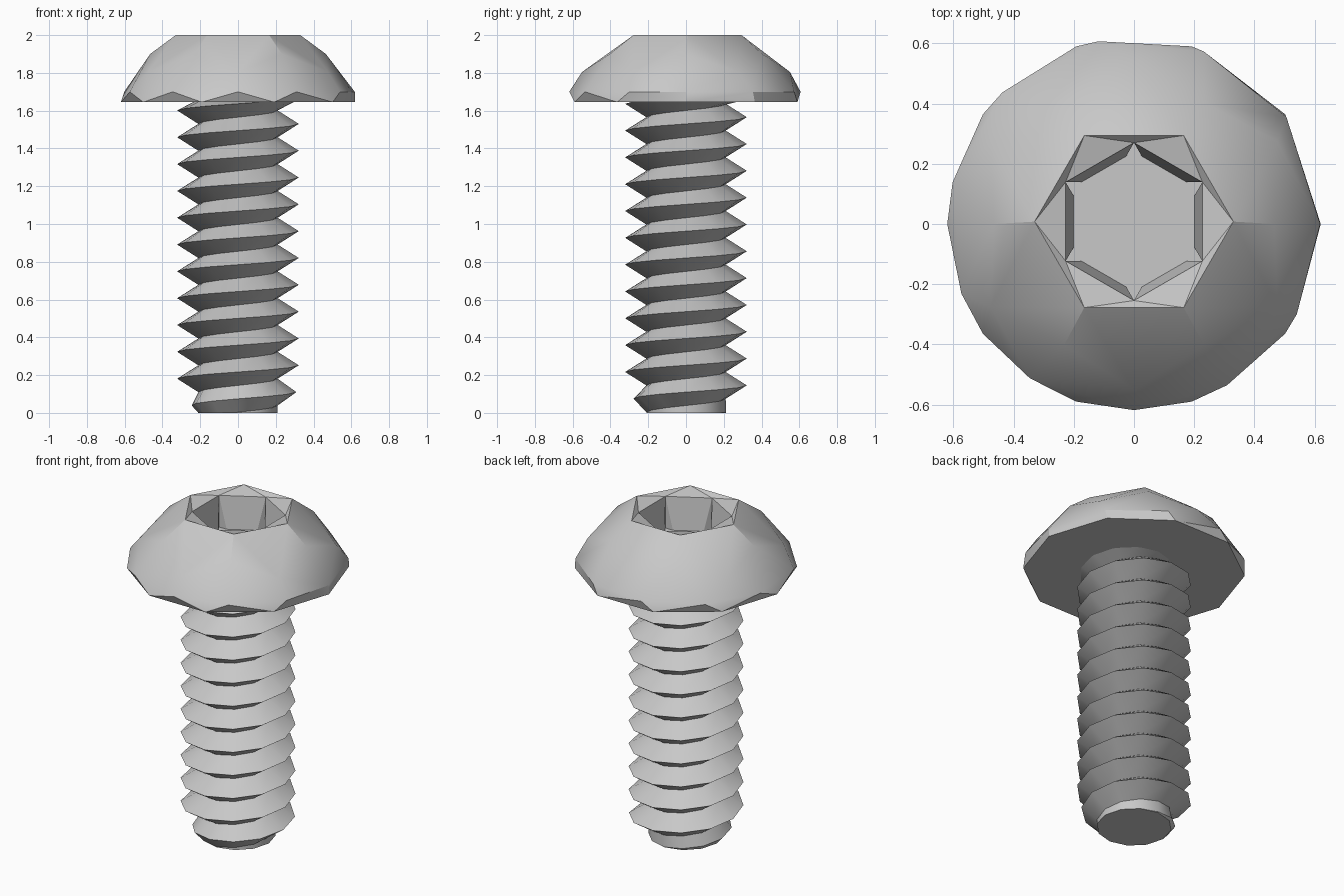
import bpy, bmesh, math
from math import cos, sin, radians, pi

cube = bpy.data.objects.get("Cube")
if cube:
    bpy.data.objects.remove(cube, do_unlink=True)

steel = bpy.data.materials.new("grey steel")
steel.use_nodes = True
GREY = (0.58, 0.58, 0.58, 1)
steel.diffuse_color = GREY
steel.node_tree.nodes["Principled BSDF"].inputs["Base Color"].default_value = GREY


def finish(bm, name, angle):
    """Turn a bmesh into a shaded, coloured object."""
    mesh = bpy.data.meshes.new(name)
    bm.to_mesh(mesh)
    bm.free()
    obj = bpy.data.objects.new(name, mesh)
    bpy.context.collection.objects.link(obj)
    mesh.materials.append(steel)
    bpy.ops.object.select_all(action='DESELECT')
    obj.select_set(True)
    bpy.context.view_layer.objects.active = obj
    bpy.ops.object.shade_smooth_by_angle(angle=radians(angle))
    return obj


def ring(bm, angles, r, z, dy=0.0):
    return [bm.verts.new((r * cos(radians(a)), r * sin(radians(a)) + dy, z)) for a in angles]


# Domed head: faceted hull through a few rings
bm = bmesh.new()
ring(bm, range(0, 360, 36), 0.62, 1.645)
ring(bm, [0, 35, 68, 101, 135, 167, 202, 236, 270, 300, 331], 0.618, 1.70)
ring(bm, range(30, 390, 60), 0.55, 1.805)
ring(bm, range(0, 360, 60), 0.465, 1.90)
top = ring(bm, range(0, 360, 60), 0.33, 2.0, 0.008)
bmesh.ops.convex_hull(bm, input=bm.verts[:])
lid = [f for f in bm.faces if all(v.co.z > 1.999 for v in f.verts)]
bmesh.ops.delete(bm, geom=lid, context='FACES_KEEP_BOUNDARY')
# remove edges left across the opening
bmesh.ops.delete(bm, geom=[e for e in bm.edges if not e.link_faces], context='EDGES')

# Hexagonal socket: shallow lead-in, walls leaning in towards the floor
FLOOR = 1.78
mouth = ring(bm, range(30, 390, 60), 0.262, 1.975, 0.008)
corner = ring(bm, range(30, 390, 60), 0.262, FLOOR, 0.008)
outline = []
for k in range(6):
    n = (k + 1) % 6
    bm.faces.new((top[k], top[n], mouth[k]))
    bm.faces.new((top[n], mouth[n], mouth[k]))
    a, b = corner[k].co, corner[n].co
    mid = radians(60 + 60 * k)
    inset = [bm.verts.new(a.lerp(b, t)) for t in (0.17, 0.83)]
    for v in inset:
        v.co.x -= 0.026 * cos(mid)
        v.co.y -= 0.026 * sin(mid)
    bm.faces.new((mouth[k], inset[0], corner[k]))
    bm.faces.new((mouth[k], mouth[n], inset[1], inset[0]))
    bm.faces.new((mouth[n], corner[n], inset[1]))
    outline += [corner[k]] + inset
bm.faces.new(outline)
bmesh.ops.recalc_face_normals(bm, faces=bm.faces[:])
finish(bm, "screw_head", 28)

# Threaded shank: right-handed helix of V grooves, trimmed at both ends
SEG, PITCH, ROOT, CREST, TOP = 12, 0.142, 0.21, 0.322, 1.66
bm = bmesh.new()


def thread_vert(i, r, z):
    z = min(max(z, 0.0), TOP)
    r = min(r, ROOT + 0.9 * z)          # tapered tip
    a = 2 * pi * i / SEG
    return bm.verts.new((r * cos(a), r * sin(a), z))


count = SEG * 15
start = 0.11 - 2 * PITCH
crest = [thread_vert(i, CREST, start + PITCH * i / SEG) for i in range(count)]
root = [thread_vert(i, ROOT, start + PITCH * (i / SEG - 0.5)) for i in range(count)]
for i in range(count - SEG - 1):
    j = i + SEG
    bm.faces.new((root[i], root[i + 1], crest[i + 1], crest[i]))
    bm.faces.new((crest[i], crest[i + 1], root[j + 1], root[j]))
# flat tip
tip = [thread_vert(i, ROOT, 0.0) for i in range(SEG)]
bm.faces.new(tip[::-1])
bmesh.ops.remove_doubles(bm, verts=bm.verts[:], dist=0.0005)
bmesh.ops.delete(bm, geom=[v for v in bm.verts if not v.link_faces], context='VERTS')
finish(bm, "threaded_shank", 33)
